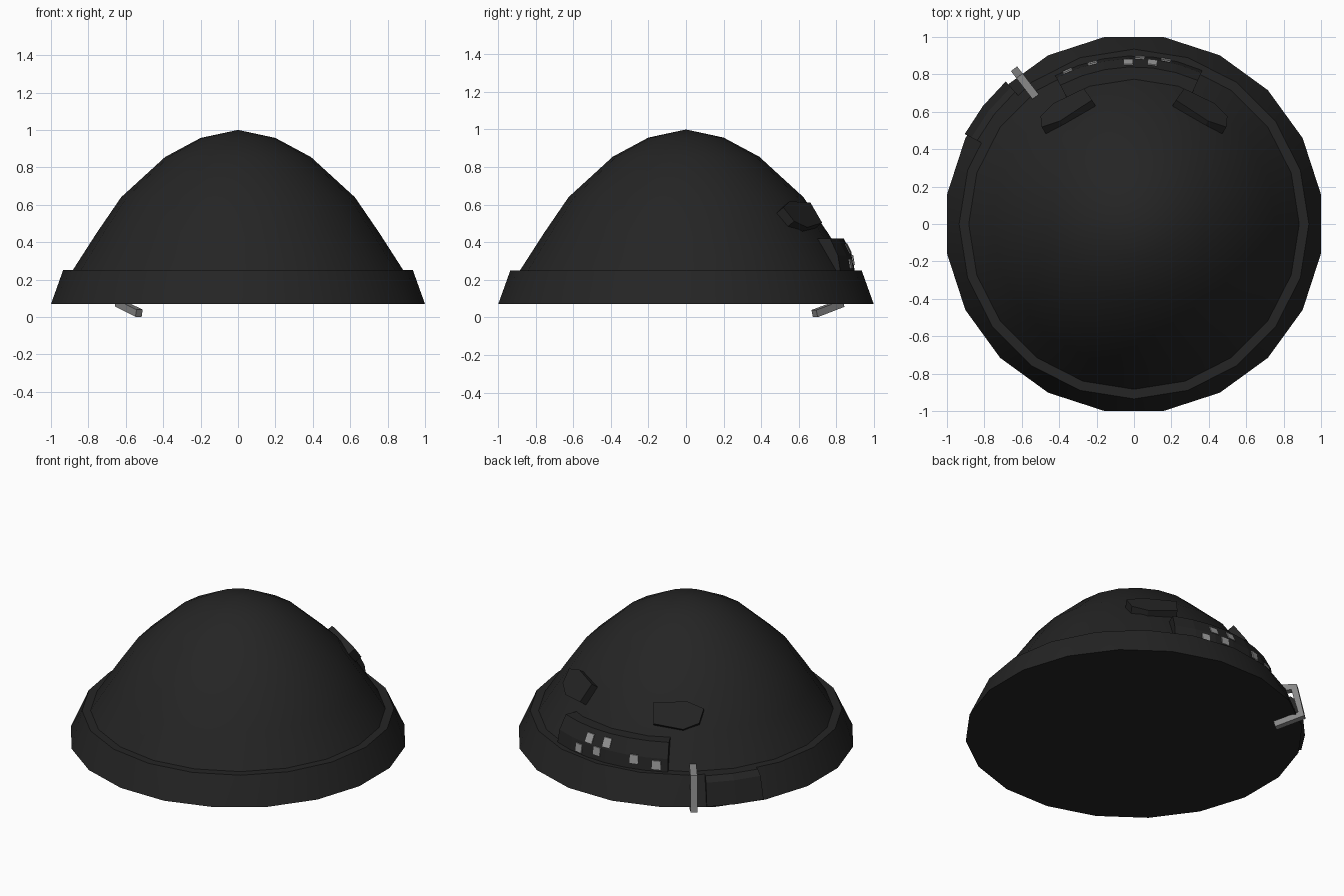
import bpy, bmesh
from math import sin, cos, radians
from mathutils import Vector

cube = bpy.data.objects.get("Cube")
if cube:
    bpy.data.objects.remove(cube)


def material(name, rgb):
    m = bpy.data.materials.new(name)
    m.use_nodes = True
    m.diffuse_color = (*rgb, 1)
    m.node_tree.nodes["Principled BSDF"].inputs["Base Color"].default_value = (*rgb, 1)
    return m


knit = material("black knit", (0.018, 0.018, 0.018))
metal = material("grey metal", (0.24, 0.24, 0.24))
thread = material("light grey thread", (0.32, 0.32, 0.32))


def polar(az, r, z):
    """Point at an angle in degrees from the back, growing towards +x."""
    a = radians(az)
    return Vector((r * sin(a), r * cos(a), z))


def finish(name, bm, mat, smooth=None):
    bmesh.ops.recalc_face_normals(bm, faces=bm.faces)
    mesh = bpy.data.meshes.new(name)
    bm.to_mesh(mesh)
    bm.free()
    mesh.materials.append(mat)
    ob = bpy.data.objects.new(name, mesh)
    bpy.context.collection.objects.link(ob)
    if smooth:
        bpy.ops.object.select_all(action='DESELECT')
        ob.select_set(True)
        bpy.context.view_layer.objects.active = ob
        bpy.ops.object.shade_smooth_by_angle(angle=radians(smooth))
    return ob


def skin(name, loops, mat, cyclic=True, smooth=None):
    """Bridge equal point loops into a closed solid with capped ends."""
    bm = bmesh.new()
    rings = [[bm.verts.new(p) for p in loop] for loop in loops]
    n = len(rings[0])
    for a, b in zip(rings, rings[1:]):
        for i in range(n):
            j = (i + 1) % n
            bm.faces.new((a[i], a[j], b[j], b[i]))
    bm.faces.new(rings[0])
    bm.faces.new(rings[-1])
    return finish(name, bm, mat, smooth)


SIDES = 20
STEP = 360 / SIDES

# Dome
profile = [(0.89, 0.24), (0.755, 0.45), (0.625, 0.64), (0.39, 0.855), (0.2, 0.957)]
bm = bmesh.new()
rings = [[bm.verts.new(polar(i * STEP, r, z)) for i in range(SIDES)] for r, z in profile]
top = bm.verts.new((0, 0, 1))
for i in range(SIDES):
    j = (i + 1) % SIDES
    for a, b in zip(rings, rings[1:]):
        bm.faces.new((a[i], a[j], b[j], b[i]))
    bm.faces.new((rings[-1][i], rings[-1][j], top))
finish("dome", bm, knit, 40)

# Folded cuff: the lower edge is turned half a side against the upper edge
bm = bmesh.new()
low = [bm.verts.new(polar((i + 0.5) * STEP, 1.012, 0.07)) for i in range(SIDES)]
high = [bm.verts.new(polar(i * STEP, 0.935, 0.25)) for i in range(SIDES)]
inner = [bm.verts.new(polar(i * STEP, 0.87, 0.25)) for i in range(SIDES)]
for i in range(SIDES):
    j = (i + 1) % SIDES
    bm.faces.new((high[i], high[j], low[i]))
    bm.faces.new((low[i], low[j], high[j]))
    bm.faces.new((high[i], high[j], inner[j], inner[i]))
bm.faces.new(low)
finish("cuff", bm, knit, 30)


def arc_slab(name, start, end, parts, section):
    angles = [start + (end - start) * k / parts for k in range(parts + 1)]
    skin(name, [[polar(a, r, z) for r, z in section] for a in angles], knit)


# Back panel and the side flap on the cuff
arc_slab("back_panel", -28, 24, 6,
         [(0.87, 0.24), (0.9, 0.24), (0.885, 0.33), (0.84, 0.42), (0.765, 0.42)])
arc_slab("cuff_flap", -62, -42, 2,
         [(0.93, 0.08), (1.025, 0.08), (0.985, 0.22), (0.95, 0.25), (0.9, 0.25)])

# Stitched squares on the back panel
for k, (az, z) in enumerate([(-23.5, 0.29), (-14.5, 0.31), (-2, 0.37),
                             (2, 0.305), (6.5, 0.365), (11, 0.285)]):
    upper = z > 0.33
    r, lean = (0.885 - 0.5 * (z - 0.33), 0.5) if upper else (0.885 + 0.17 * (0.33 - z), 0.17)
    half = 0.026
    loops = [[polar(az + s * 1.7, r + off - lean * t * half, z + t * half)
              for s, t in ((-1, -1), (1, -1), (1, 1), (-1, 1))] for off in (-0.003, 0.005)]
    skin(f"stitched_square_{k + 1}", loops, thread)

# Paired raised tabs lying on the dome
outline = [(-0.155, 0.07), (0.05, 0.08), (0.15, 0.04), (0.125, -0.05), (0.03, -0.09), (-0.15, -0.06)]
for name, side in (("right_tab", -1), ("left_tab", 1)):
    az = side * 31.5
    centre = polar(az, 0.705, 0.54)
    across = polar(az + 90 * side, 1, 0)
    up = polar(az, -0.58, 0.82)
    out = polar(az, 0.82, 0.58)
    skin(name, [[centre + across * u + up * v + out * d for u, v in outline]
                for d in (-0.05, 0.022)], knit)

# Open metal ring hooked around the cuff
path = [(0.86, 0.27), (0.985, 0.262), (1.03, 0.07), (0.865, 0.02)]
normals = [(0, 0.02), (0.016, 0.018), (0.019, -0.014), (0.005, -0.019)]
across = polar(-37.7 + 90, 0.021, 0)
skin("metal_ring", [[polar(-37.7, r + s * nr, z + s * nz) + across * w
                     for s, w in ((-1, -1), (1, -1), (1, 1), (-1, 1))]
                    for (r, z), (nr, nz) in zip(path, normals)], metal)
